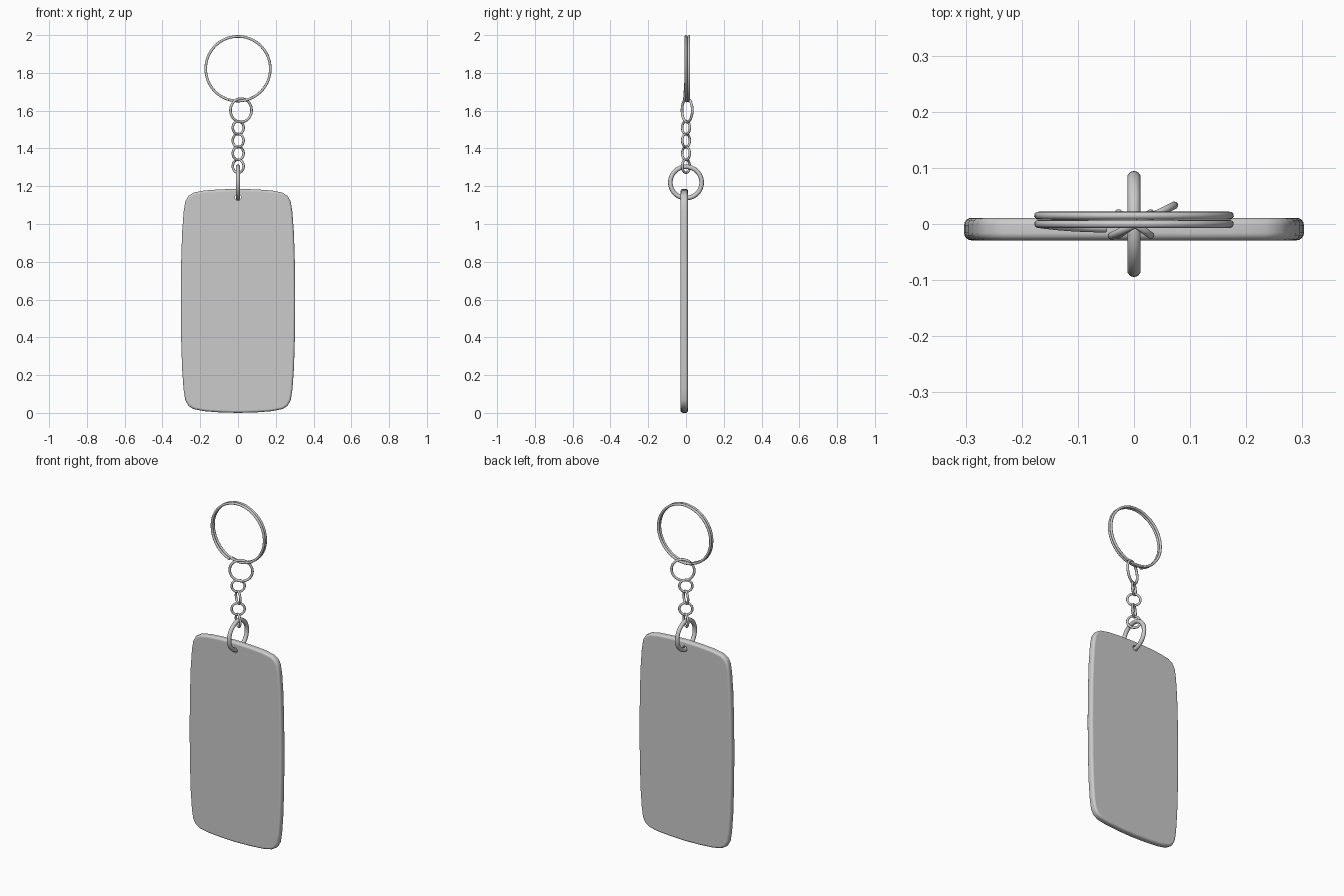
import bpy, bmesh, math
from mathutils import Vector

cube = bpy.data.objects.get("Cube")
if cube:
    bpy.data.objects.remove(cube, do_unlink=True)

GREY = (0.6, 0.6, 0.6, 1.0)
metal = bpy.data.materials.new("light grey")
metal.use_nodes = True
metal.diffuse_color = GREY
metal.node_tree.nodes["Principled BSDF"].inputs["Base Color"].default_value = GREY


def finish(obj):
    """Smooth shading with sharp edges kept, and the shared colour."""
    obj.data.materials.clear()
    obj.data.materials.append(metal)
    bpy.ops.object.select_all(action="DESELECT")
    obj.select_set(True)
    bpy.context.view_layer.objects.active = obj
    bpy.ops.object.shade_smooth_by_angle(angle=math.radians(40))


def ring(name, centre, radius, wire, turn, stretch=1.0):
    """Upright wire ring, turned about the vertical axis by degrees."""
    bpy.ops.mesh.primitive_torus_add(
        major_radius=radius, minor_radius=wire, major_segments=40, minor_segments=10,
        location=centre, rotation=(math.pi / 2, 0, math.radians(turn)))
    obj = bpy.context.object
    obj.name = name
    for v in obj.data.vertices:
        v.co.y *= stretch
    finish(obj)
    return obj


# Tag: one quarter of the outline, mirrored to the full rounded shape
HALF_H, BACK, FRONT = 0.593, 0.011, -0.029
quarter = [(0, HALF_H), (0.1, 0.59), (0.18, 0.584), (0.235, 0.573), (0.262, 0.556),
           (0.279, 0.526), (0.288, 0.47), (0.296, 0.36), (0.301, 0.2), (0.303, 0)]
right = quarter + [(x, -z) for x, z in quarter[-2::-1]]
outline = right + [(-x, z) for x, z in right[-2:0:-1]]
bm = bmesh.new()
face = bm.faces.new([bm.verts.new((x, FRONT, z + HALF_H)) for x, z in outline])
grown = bmesh.ops.extrude_face_region(bm, geom=[face])
moved = [g for g in grown["geom"] if isinstance(g, bmesh.types.BMVert)]
bmesh.ops.translate(bm, verts=moved, vec=(0, BACK - FRONT, 0))
bmesh.ops.recalc_face_normals(bm, faces=bm.faces)
rims = [e for e in bm.edges if abs(e.verts[0].co.y - e.verts[1].co.y) < 0.001]
bmesh.ops.bevel(bm, geom=rims, offset=0.013, segments=4, profile=0.5, affect="EDGES")
mesh = bpy.data.meshes.new("tag")
bm.to_mesh(mesh)
bm.free()
tag = bpy.data.objects.new("tag", mesh)
bpy.context.collection.objects.link(tag)

# Hole in the tag for its ring
bpy.ops.mesh.primitive_cylinder_add(vertices=20, radius=0.016, depth=0.2,
                                    location=(0, 0, 1.141), rotation=(math.pi / 2, 0, 0))
cutter = bpy.context.object
cutter.hide_render = True
cut = tag.modifiers.new("ring hole", "BOOLEAN")
cut.operation, cut.solver, cut.object = "DIFFERENCE", "EXACT", cutter
bpy.context.view_layer.objects.active = tag
bpy.ops.object.modifier_apply(modifier=cut.name)
bpy.data.objects.remove(cutter, do_unlink=True)
finish(tag)
tag.modifiers.new("even shading", "WEIGHTED_NORMAL").keep_sharp = True

# Thick ring through the tag
ring("tag_ring", (0, 0, 1.22), 0.083, 0.012, 90)

# Chain of small links, turned alternately
for i in range(4):
    ring(f"chain_link_{i + 1}", (0.001, 0, 1.306 + i * 0.068), 0.035, 0.0065,
         35 if i % 2 else -35)

# Connecting ring
ring("connecting_ring", (0.016, 0.006, 1.602), 0.062, 0.007, 26)

# Split key ring: two wire turns that step sideways at the bottom
TURNS, STEPS, KEY_R, KEY_Z = 2, 144, 0.171, 1.822


def smooth(a, b, t):
    t = min(max((t - a) / (b - a), 0), 1)
    return t * t * (3 - 2 * t)


curve = bpy.data.curves.new("key_ring", "CURVE")
curve.dimensions = "3D"
curve.bevel_depth = 0.007
curve.bevel_resolution = 3
curve.use_fill_caps = True
spline = curve.splines.new("POLY")
spline.points.add(STEPS)
for i, p in enumerate(spline.points):
    t = TURNS * i / STEPS
    a = math.radians(-107) - t * math.tau
    y = -0.008 + 0.008 * smooth(0, 0.2, t) + 0.015 * smooth(0.85, 1.15, t)
    p.co = (KEY_R * math.cos(a), y, KEY_Z + KEY_R * math.sin(a), 1)
key_ring = bpy.data.objects.new("key_ring", curve)
bpy.context.collection.objects.link(key_ring)
bpy.ops.object.select_all(action="DESELECT")
key_ring.select_set(True)
bpy.context.view_layer.objects.active = key_ring
bpy.ops.object.convert(target="MESH")
finish(bpy.context.object)
